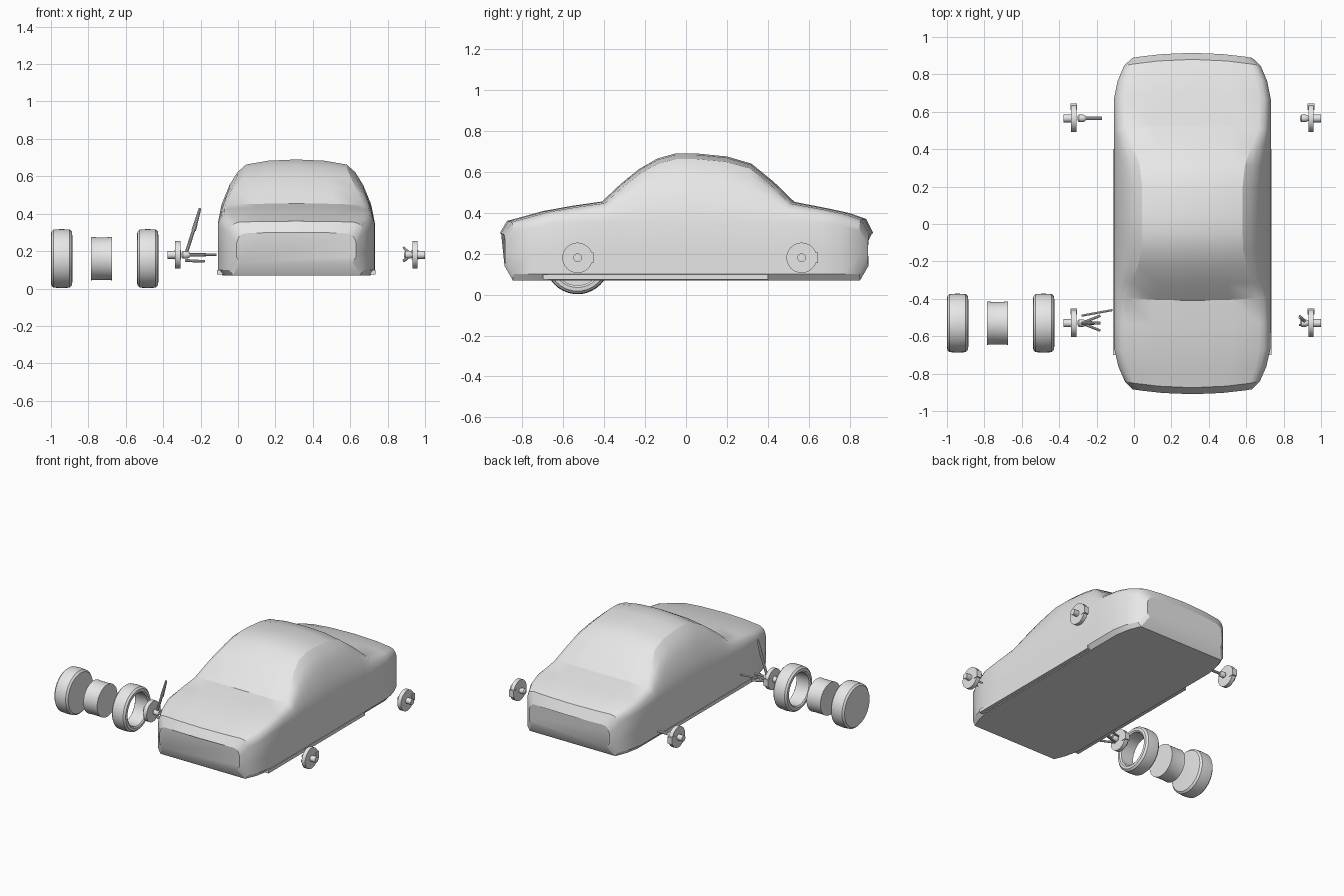
import bpy, bmesh, math
from mathutils import Vector

cube = bpy.data.objects.get("Cube")
if cube:
    bpy.data.objects.remove(cube)

grey = bpy.data.materials.new("light_grey")
grey.use_nodes = True
grey.diffuse_color = (0.8, 0.8, 0.8, 1)
grey.node_tree.nodes["Principled BSDF"].inputs["Base Color"].default_value = (0.8, 0.8, 0.8, 1)

MID = 0.312        # centre plane of the car
FRONT, REAR = -0.53, 0.565   # axle positions
HUB_Z = 0.18


def finish(name, bm, angle=35):
    bmesh.ops.recalc_face_normals(bm, faces=bm.faces)
    mesh = bpy.data.meshes.new(name)
    bm.to_mesh(mesh)
    bm.free()
    mesh.materials.append(grey)
    mesh.shade_smooth()
    mesh.set_sharp_from_angle(angle=math.radians(angle))
    obj = bpy.data.objects.new(name, mesh)
    bpy.context.collection.objects.link(obj)
    return obj


def bridge(bm, rings, closed):
    """Join neighbouring rings of vertices with quads."""
    pairs = list(zip(rings, rings[1:]))
    if closed:
        pairs.append((rings[-1], rings[0]))
    for a, b in pairs:
        for i in range(len(a)):
            j = (i + 1) % len(a)
            bm.faces.new((a[i], a[j], b[j], b[i]))


def lathe(name, centre, profile, closed=False, sides=40):
    """Turn (x, radius) points about an axis parallel to x."""
    bm = bmesh.new()
    rings = []
    for x, r in profile:
        turn = [2 * math.pi * i / sides for i in range(sides)]
        rings.append([bm.verts.new((centre[0] + x, centre[1] + r * math.cos(a),
                                    centre[2] + r * math.sin(a))) for a in turn])
    bridge(bm, rings, closed)
    if not closed:
        bm.faces.new(rings[0])
        bm.faces.new(rings[-1])
    return finish(name, bm)


def box(name, centre, size):
    bm = bmesh.new()
    bmesh.ops.create_cube(bm, size=1)
    bmesh.ops.scale(bm, vec=size, verts=bm.verts)
    bmesh.ops.translate(bm, vec=centre, verts=bm.verts)
    return finish(name, bm)


def rod(name, start, end, r0, r1):
    bm = bmesh.new()
    a, b = Vector(start), Vector(end)
    bmesh.ops.create_cone(bm, cap_ends=True, segments=10, radius1=r0, radius2=r1,
                          depth=(b - a).length)
    spin = (b - a).to_track_quat("Z", "Y").to_matrix()
    bmesh.ops.rotate(bm, matrix=spin, verts=bm.verts)
    bmesh.ops.translate(bm, vec=(a + b) / 2, verts=bm.verts)
    return finish(name, bm)


# Body shell: cross-sections (y, roof height, floor height, half width)
stations = [
    (-0.91, 0.30, 0.14, 0.32), (-0.875, 0.36, 0.07, 0.36), (-0.80, 0.38, 0.07, 0.395),
    (-0.70, 0.408, 0.07, 0.418), (-0.55, 0.435, 0.07, 0.42), (-0.41, 0.455, 0.07, 0.42),
    (-0.32, 0.54, 0.07, 0.42), (-0.23, 0.613, 0.07, 0.42), (-0.14, 0.665, 0.07, 0.42),
    (-0.05, 0.69, 0.07, 0.42), (0.05, 0.69, 0.07, 0.42), (0.20, 0.675, 0.07, 0.42),
    (0.32, 0.64, 0.07, 0.42), (0.43, 0.55, 0.07, 0.42), (0.53, 0.453, 0.07, 0.42),
    (0.70, 0.42, 0.07, 0.42), (0.80, 0.398, 0.07, 0.40), (0.88, 0.37, 0.07, 0.365),
    (0.915, 0.30, 0.14, 0.32),
]
# Upper outline: (height share, width on the bonnet, width on the cabin)
outline = [(0, 1, 1), (0.3, 0.985, 0.95), (0.6, 0.96, 0.85), (0.8, 0.92, 0.75),
           (0.92, 0.85, 0.64), (0.98, 0.5, 0.36), (1, 0, 0)]

bm = bmesh.new()
rings = []
for y, top, floor, wide in stations:
    belt = min(0.35, top - 0.06)
    cabin = min(max((top - 0.45) / 0.22, 0), 1)
    side = [(wide * 0.94, floor), (wide, floor + 0.03), (wide, (floor + belt) / 2)]
    for t, hood, roof in outline:
        side.append((wide * (hood + (roof - hood) * cabin), belt + t * (top - belt)))
    loop = side + [(-x, z) for x, z in reversed(side[:-1])]
    # the ends and the screens bow outwards in plan
    rings.append([bm.verts.new((MID + x, y * (1 - 0.05 * (x / 0.42) ** 2), z))
                  for x, z in loop])
bridge(bm, rings, False)
bm.faces.new(rings[0])
bm.faces.new(rings[-1])
finish("car_body", bm, 28)

# Sills along the bottom of the doors
for label, s in (("left", 1), ("right", -1)):
    box(label + "_sill", (MID + s * 0.40, -0.15, 0.087), (0.046, 1.1, 0.024))

# Exploded front wheel: closed wheel, rim drum and open tyre
WHEEL_Z = 0.16
tread = [(-0.057, 0.125), (-0.055, 0.143), (-0.043, 0.155), (0, 0.158),
         (0.043, 0.155), (0.055, 0.143), (0.057, 0.125)]
lathe("complete_wheel", (-0.943, FRONT, WHEEL_Z), tread)
lathe("rim_drum", (-0.73, FRONT, WHEEL_Z),
      [(-0.055, 0.116), (-0.03, 0.114), (0.03, 0.114), (0.055, 0.116)])
lathe("tyre", (-0.483, FRONT, WHEEL_Z),
      tread + [(0.05, 0.115), (-0.05, 0.115)], closed=True)

# Brake disc, axle stub, inner knob and caliper at each corner
for label, s in (("left", 1), ("right", -1)):
    for place, y in (("front", FRONT), ("rear", REAR)):
        name = place + "_" + label
        lathe(name + "_brake_disc", (MID + s * 0.634, y, HUB_Z),
              [(-0.014, 0.074), (0.014, 0.074)])
        lathe(name + "_axle_stub", (MID + s * 0.654, y, HUB_Z),
              [(-0.034, 0.021), (0.034, 0.021)], sides=20)
        lathe(name + "_knob", (MID + s * 0.595, y, HUB_Z),
              [(-0.02, 0.01), (-0.012, 0.02), (0.012, 0.02), (0.025, 0.013)], sides=16)
        box(name + "_caliper", (MID + s * 0.634, y + 0.062, HUB_Z), (0.036, 0.034, 0.05))

# Half shafts and the front right suspension
hub = (-0.28, FRONT, HUB_Z)
rod("rear_right_shaft", (-0.28, REAR, HUB_Z), (-0.17, REAR, HUB_Z), 0.009, 0.009)
rod("steering_rod", (-0.28, -0.49, HUB_Z), (-0.115, -0.46, HUB_Z), 0.006, 0.006)
rod("strut_lower", hub, (-0.235, -0.53, 0.32), 0.009, 0.009)
rod("strut_upper", (-0.237, -0.53, 0.31), (-0.203, -0.53, 0.43), 0.012, 0.007)
rod("front_right_shaft", hub, (-0.18, -0.53, HUB_Z), 0.008, 0.008)
for label, y in (("front", -0.57), ("rear", -0.49)):
    rod(label + "_lower_arm", (-0.28, FRONT, 0.15), (-0.18, y, 0.145), 0.008, 0.007)

# Short forks on the front left hub
for label, dy, dz in (("upper", 0.03, 0.04), ("lower", -0.01, -0.035), ("rear", 0.04, -0.03)):
    rod(label + "_fork", (0.925, FRONT, HUB_Z), (0.885, FRONT + dy, HUB_Z + dz), 0.009, 0.006)
